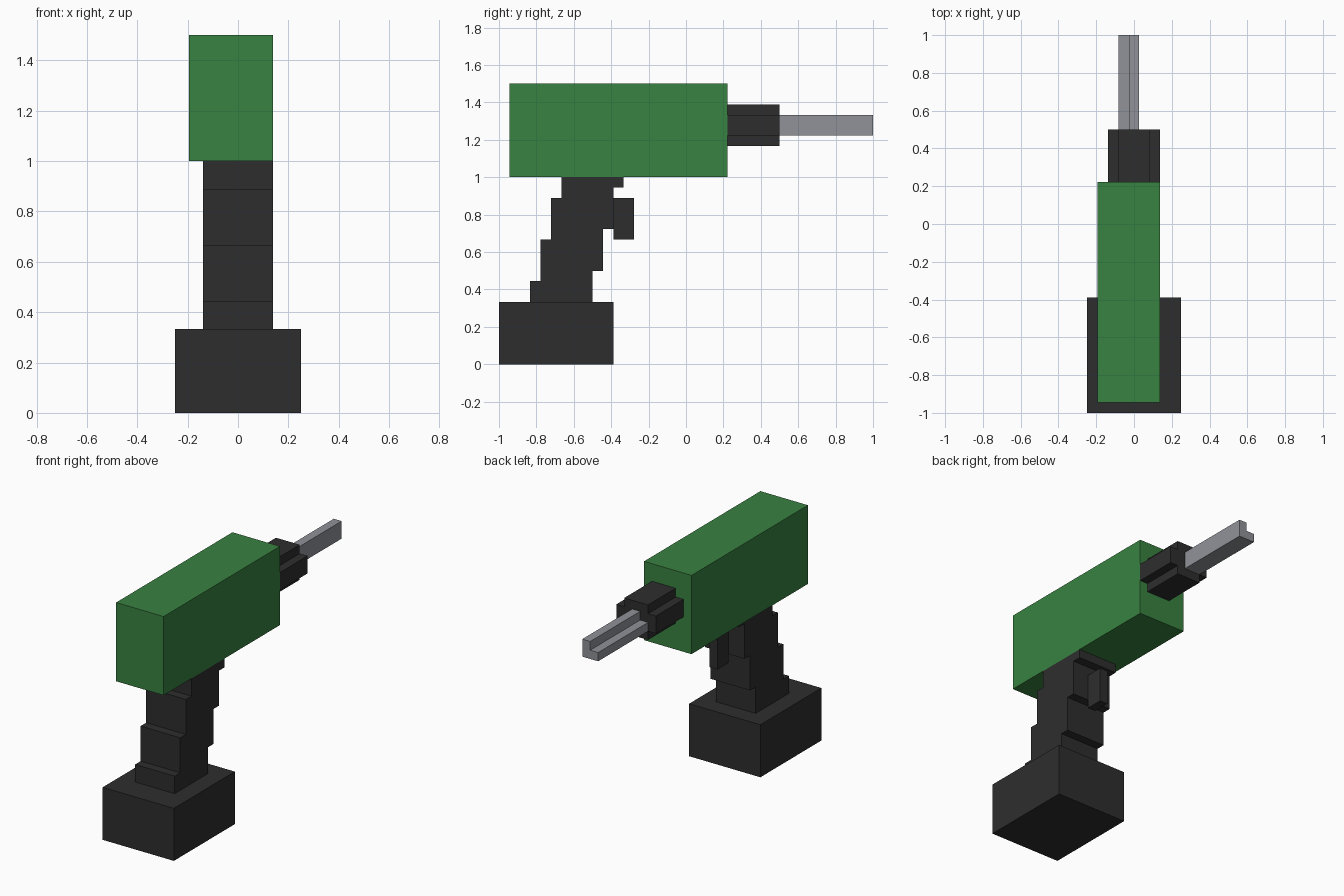
import bpy
import bmesh

U = 1 / 18  # one block of the stepped grid

cube = bpy.data.objects.get("Cube")
if cube:
    bpy.data.objects.remove(cube, do_unlink=True)


def material(name, rgb):
    mat = bpy.data.materials.new(name)
    mat.use_nodes = True
    mat.diffuse_color = (*rgb, 1)
    bsdf = next(n for n in mat.node_tree.nodes if n.type == 'BSDF_PRINCIPLED')
    bsdf.inputs["Base Color"].default_value = (*rgb, 1)
    return mat


green = material("green casing", (0.040, 0.223, 0.053))
black = material("black rubber", (0.0265, 0.0265, 0.0265))
steel = material("grey steel", (0.279, 0.287, 0.314))


def prism(name, profile, axis, start, end, mat):
    """Extrude a profile, in grid blocks: (y, z) along x, or (x, z) along y."""
    bm = bmesh.new()
    verts = []
    for a, b in profile:
        co = (start, a, b) if axis == 'x' else (a, start, b)
        verts.append(bm.verts.new([c * U for c in co]))
    face = bm.faces.new(verts)
    res = bmesh.ops.extrude_face_region(bm, geom=[face], use_keep_orig=True)
    moved = [g for g in res["geom"] if isinstance(g, bmesh.types.BMVert)]
    depth = (end - start) * U
    bmesh.ops.translate(bm, verts=moved,
                        vec=(depth, 0, 0) if axis == 'x' else (0, depth, 0))
    bmesh.ops.recalc_face_normals(bm, faces=bm.faces)
    mesh = bpy.data.meshes.new(name)
    bm.to_mesh(mesh)
    bm.free()
    mesh.materials.append(mat)
    obj = bpy.data.objects.new(name, mesh)
    bpy.context.collection.objects.link(obj)
    return obj


def rect(a0, b0, a1, b1):
    return [(a0, b0), (a1, b0), (a1, b1), (a0, b1)]


# Battery foot and motor casing
prism("battery", rect(-18, 0, -7, 6), 'x', -4.5, 4.5, black)
prism("motor_casing", rect(-17, 18, 4, 27), 'x', -3.5, 2.5, green)

# Slanted grip: stepped outline, one block further forward per step
rear = [(-15, 6), (-15, 8), (-14, 8), (-14, 12),
        (-13, 12), (-13, 16), (-12, 16), (-12, 18)]
fore = [(-6, 18), (-6, 17), (-7, 17), (-7, 13),
        (-8, 13), (-8, 9), (-9, 9), (-9, 6)]
prism("grip", rear + fore, 'x', -2.5, 2.5, black)
prism("trigger", rect(-7, 12, -5, 16), 'x', -0.5, 0.5, black)

# Chuck with a cross-shaped section
half = [(1.5, 21), (1.5, 22), (2.5, 22), (2.5, 24), (1.5, 24), (1.5, 25)]
prism("chuck", half + [(-x, z) for x, z in reversed(half)], 'y', 4, 9, black)

# Drill bit with an L-shaped section
bit = [(-1.5, 22), (0.5, 22), (0.5, 24), (-0.5, 24), (-0.5, 23), (-1.5, 23)]
prism("drill_bit", bit, 'y', 9, 18, steel)
